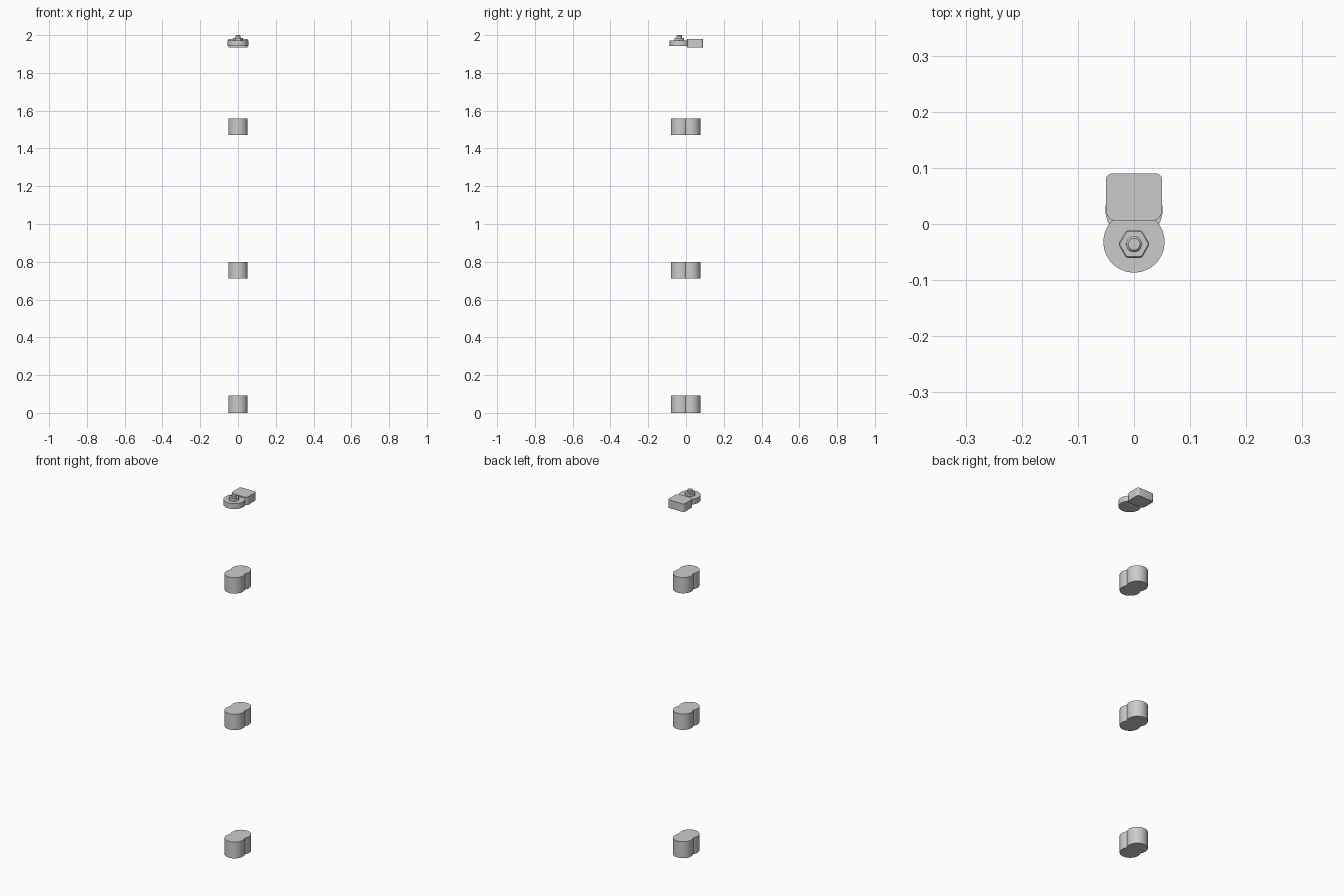
import bpy, bmesh, math

if "Cube" in bpy.data.objects:
    bpy.data.objects.remove(bpy.data.objects["Cube"])


def arc(cx, cy, r, a0, a1, n):
    """Points on an arc, angles in degrees, both ends included."""
    return [(cx + r * math.cos(math.radians(a0 + (a1 - a0) * i / n)),
             cy + r * math.sin(math.radians(a0 + (a1 - a0) * i / n)))
            for i in range(n + 1)]


def prism(name, outline, z0, z1, bevel=0.0):
    """Extrude a closed outline from z0 to z1."""
    bm = bmesh.new()
    face = bm.faces.new([bm.verts.new((x, y, z0)) for x, y in outline])
    top = bmesh.ops.extrude_face_region(bm, geom=[face])
    for v in top["geom"]:
        if isinstance(v, bmesh.types.BMVert):
            v.co.z = z1
    bmesh.ops.recalc_face_normals(bm, faces=bm.faces)
    mesh = bpy.data.meshes.new(name)
    bm.to_mesh(mesh)
    bm.free()
    ob = bpy.data.objects.new(name, mesh)
    bpy.context.collection.objects.link(ob)
    if bevel:
        mod = ob.modifiers.new("edge", "BEVEL")
        mod.width = bevel
        mod.segments = 1
        mod.limit_method = "ANGLE"
        mod.angle_limit = math.radians(50)
    bpy.ops.object.select_all(action="DESELECT")
    ob.select_set(True)
    bpy.context.view_layer.objects.active = ob
    bpy.ops.object.shade_smooth_by_angle(angle=math.radians(30))
    return ob


def circle(cx, cy, r, n):
    return arc(cx, cy, r, 0, 360, n)[:-1]


# Three spacers: two merged cylinders seen as a figure eight
R, MID, OFF = 0.051, -0.002, 0.027
a = math.degrees(math.asin(OFF / R))
back = arc(0, MID + OFF, R, -a, 180 + a, 36)
front = arc(0, MID - OFF, R, 180 - a, 360 + a, 36)
for name, z in (("lower_spacer", 0.003), ("middle_spacer", 0.712), ("upper_spacer", 1.47)):
    prism(name, back + front[1:-1], z if z > 0.1 else 0.0, z + 0.088)

# Top block with rounded corners
hw, y0, y1, rf, rb = 0.05, 0.005, 0.09, 0.02, 0.011
block = (arc(hw - rb, y1 - rb, rb, 0, 90, 6) + arc(-hw + rb, y1 - rb, rb, 90, 180, 6)
         + arc(-hw + rf, y0 + rf, rf, 180, 270, 6) + arc(hw - rf, y0 + rf, rf, 270, 360, 6))
prism("top_block", block, 1.934, 1.979)

# Round plate with nut and bolt end
prism("round_plate", circle(0, -0.032, 0.0545, 64), 1.942, 1.972)
prism("hex_nut", circle(0, -0.036, 0.028, 6), 1.970, 1.986, 0.002)
prism("bolt_end", circle(0, -0.036, 0.014, 24), 1.970, 2.0, 0.0035)
